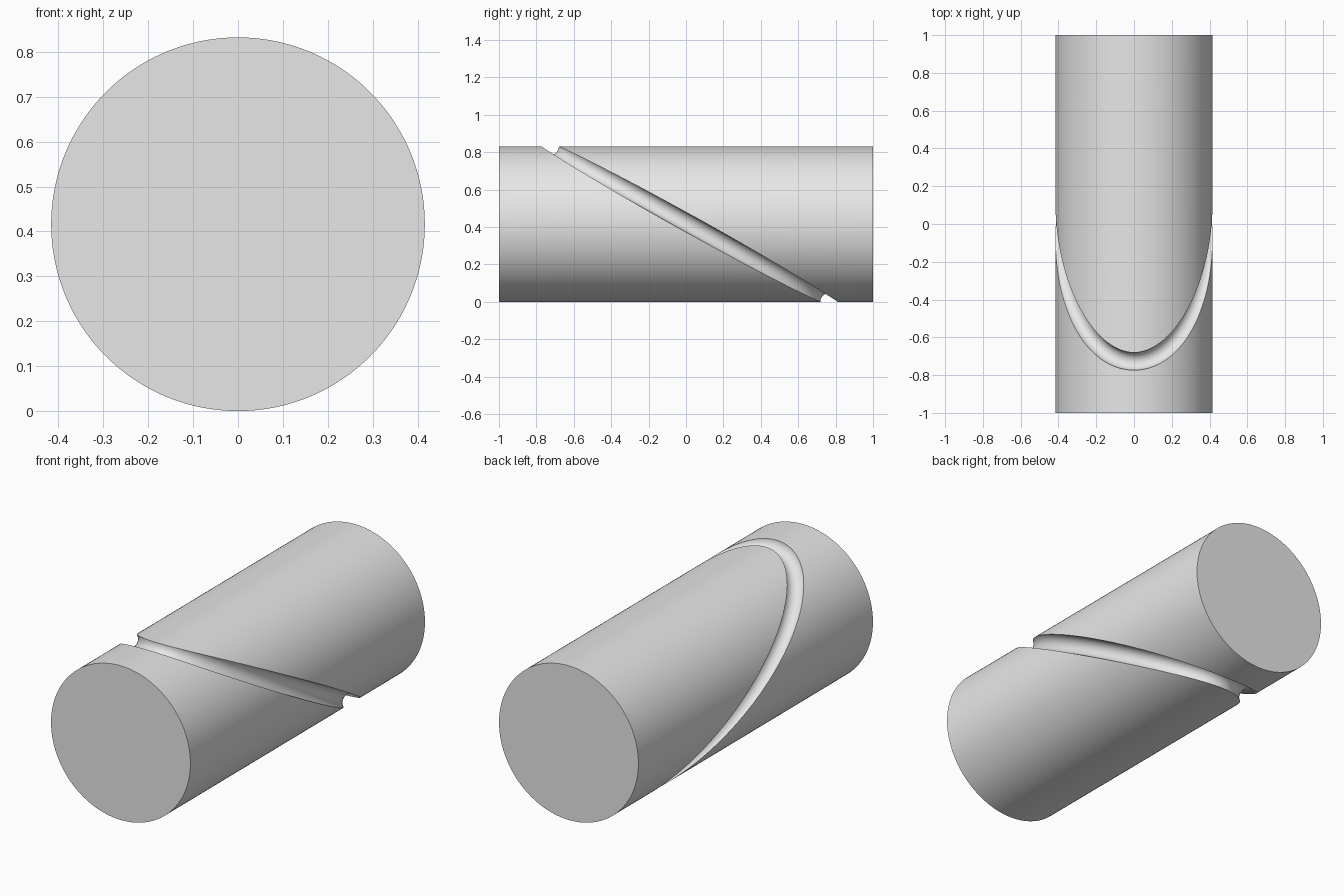
import bpy, bmesh, math
from mathutils import Vector

if "Cube" in bpy.data.objects:
    bpy.data.objects.remove(bpy.data.objects["Cube"])

R, L = 0.416, 2.0                  # bar radius and length
OFFSET, REACH = 0.019, 0.746       # groove centre and half length along the bar
GROOVE = 0.047                     # groove section radius

grey = bpy.data.materials.new("grey")
grey.diffuse_color = (0.8, 0.8, 0.8, 1)
grey.use_nodes = True
grey.node_tree.nodes["Principled BSDF"].inputs["Base Color"].default_value = grey.diffuse_color

# Round bar lying along y
bpy.ops.mesh.primitive_cylinder_add(vertices=192, radius=R, depth=L,
                                    location=(0, 0, R), rotation=(math.pi / 2, 0, 0))
bar = bpy.context.object
bar.name = "grooved_bar"
bar.data.materials.append(grey)

# Round-section ring following a slanted ellipse on the bar surface
N, M = 192, 32
normal = Vector((0, R, REACH)).normalized()
bm = bmesh.new()
rings = []
for i in range(N):
    t = 2 * math.pi * i / N
    centre = Vector((R * math.sin(t), OFFSET - REACH * math.cos(t), R + R * math.cos(t)))
    tangent = Vector((R * math.cos(t), REACH * math.sin(t), -R * math.sin(t))).normalized()
    side = tangent.cross(normal)
    rings.append([bm.verts.new(centre + GROOVE * (math.cos(a) * side + math.sin(a) * normal))
                  for a in (2 * math.pi * j / M for j in range(M))])
for i in range(N):
    p, q = rings[i], rings[(i + 1) % N]
    for j in range(M):
        k = (j + 1) % M
        bm.faces.new((p[j], p[k], q[k], q[j]))
bmesh.ops.recalc_face_normals(bm, faces=bm.faces)
mesh = bpy.data.meshes.new("groove_cutter")
bm.to_mesh(mesh)
bm.free()
mesh.materials.append(grey)
cutter = bpy.data.objects.new("groove_cutter", mesh)
bpy.context.collection.objects.link(cutter)

# Cut the groove
cut = bar.modifiers.new("groove", 'BOOLEAN')
cut.object = cutter
cut.operation = 'DIFFERENCE'
cut.solver = 'EXACT'
bpy.context.view_layer.objects.active = bar
bpy.ops.object.modifier_apply(modifier=cut.name)
bpy.data.objects.remove(cutter)

bpy.ops.object.select_all(action='DESELECT')
bar.select_set(True)
bpy.ops.object.shade_smooth_by_angle(angle=math.radians(25))
